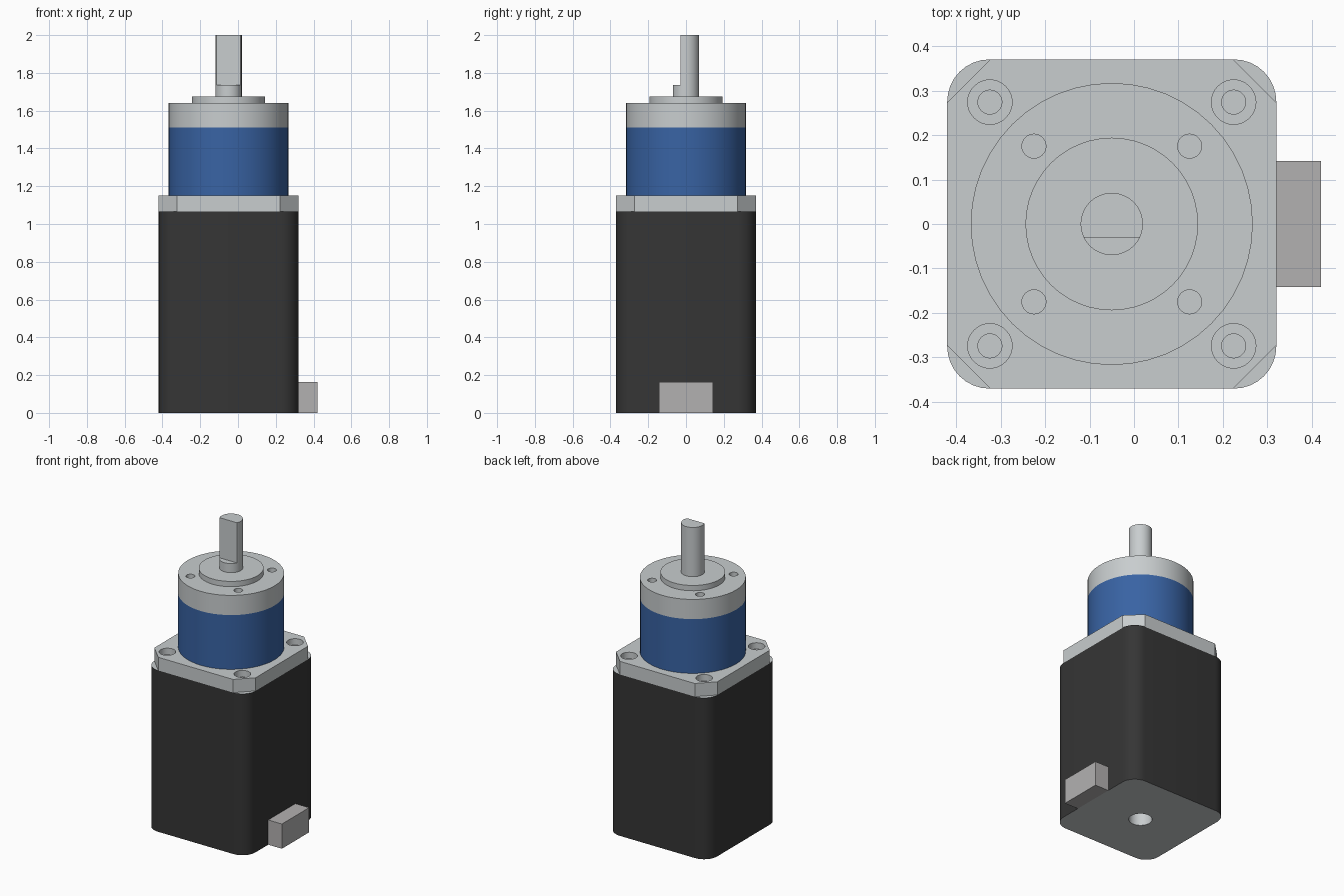
import bpy, bmesh, math

if "Cube" in bpy.data.objects:
    bpy.data.objects.remove(bpy.data.objects["Cube"])

CX = -0.05   # motor axis
HALF = 0.37  # half width of the square body


def material(name, rgb):
    m = bpy.data.materials.new(name)
    m.diffuse_color = (*rgb, 1)
    m.use_nodes = True
    m.node_tree.nodes["Principled BSDF"].inputs["Base Color"].default_value = m.diffuse_color
    return m


grey = material("light_grey", (0.58, 0.61, 0.62))
black = material("black", (0.036, 0.036, 0.036))
blue = material("blue", (0.04, 0.125, 0.37))


def prism(name, pts, z0, z1, mats=(grey,)):
    """Extrude an outline upward; a second material goes on the sides."""
    bm = bmesh.new()
    face = bm.faces.new([bm.verts.new((x, y, z0)) for x, y in pts])
    ext = bmesh.ops.extrude_face_region(bm, geom=[face])
    for v in ext["geom"]:
        if isinstance(v, bmesh.types.BMVert):
            v.co.z = z1
    bmesh.ops.recalc_face_normals(bm, faces=bm.faces)
    for f in bm.faces:
        if len(mats) > 1 and abs(f.normal.z) < 0.5:
            f.material_index = 1
    me = bpy.data.meshes.new(name)
    bm.to_mesh(me)
    bm.free()
    ob = bpy.data.objects.new(name, me)
    bpy.context.collection.objects.link(ob)
    for m in mats:
        me.materials.append(m)
    return ob


def circle(r, x=CX, y=0.0, n=48):
    return [(x + r * math.cos(2 * math.pi * i / n),
             y + r * math.sin(2 * math.pi * i / n)) for i in range(n)]


def square(half, r, seg):
    """Square outline with rounded (or, with seg=1, chamfered) corners."""
    pts = []
    for k, (sx, sy) in enumerate([(1, 1), (-1, 1), (-1, -1), (1, -1)]):
        for i in range(seg + 1):
            a = math.pi / 2 * (k + i / seg)
            pts.append((CX + sx * (half - r) + r * math.cos(a),
                        sy * (half - r) + r * math.sin(a)))
    return pts


def rect(x0, x1, y0, y1):
    return [(x0, y0), (x1, y0), (x1, y1), (x0, y1)]


def cut(ob, outline, z0, z1):
    tool = prism("cutter", outline, z0, z1)
    mod = ob.modifiers.new("cut", "BOOLEAN")
    mod.operation = "DIFFERENCE"
    mod.solver = "EXACT"
    mod.object = tool
    bpy.context.view_layer.objects.active = ob
    bpy.ops.object.modifier_apply(modifier=mod.name)
    bpy.data.objects.remove(tool)


def corners(d):
    return [(CX + sx * d, sy * d) for sx in (-1, 1) for sy in (-1, 1)]


# Motor body with bearing hole underneath
body = prism("motor_body", square(HALF, 0.095, 8), 0, 1.065, (grey, black))
cut(body, circle(0.07), -0.1, 0.15)

# Cable connector
prism("connector", rect(0.32, 0.42, -0.142, 0.142), 0, 0.163,
      (material("connector_grey", (0.45, 0.44, 0.44)),))

# Mounting flange with counterbored holes
flange = prism("mounting_flange", square(HALF, 0.097, 1), 1.065, 1.152)
for x, y in corners(0.274):
    cut(flange, circle(0.05, x, y, 32), 1.11, 1.3)
    cut(flange, circle(0.027, x, y, 32), 1.0, 1.2)

# Gearbox barrel, end cap and pilot boss
prism("gearbox_barrel", circle(0.317), 1.152, 1.51, (blue,))
cap = prism("gearbox_cap", circle(0.317), 1.51, 1.64)
for x, y in corners(0.175):
    cut(cap, circle(0.027, x, y, 32), 1.55, 1.8)
prism("pilot_boss", circle(0.194), 1.64, 1.675)

# Output shaft with a flat on the front
shaft = prism("output_shaft", circle(0.07), 1.675, 2.0)
cut(shaft, rect(CX - 0.2, CX + 0.2, -0.2, -0.03), 1.735, 2.2)

# Smooth the round walls, keep the edges crisp
bpy.ops.object.select_all(action="SELECT")
bpy.context.view_layer.objects.active = body
bpy.ops.object.shade_smooth_by_angle(angle=math.radians(30))
